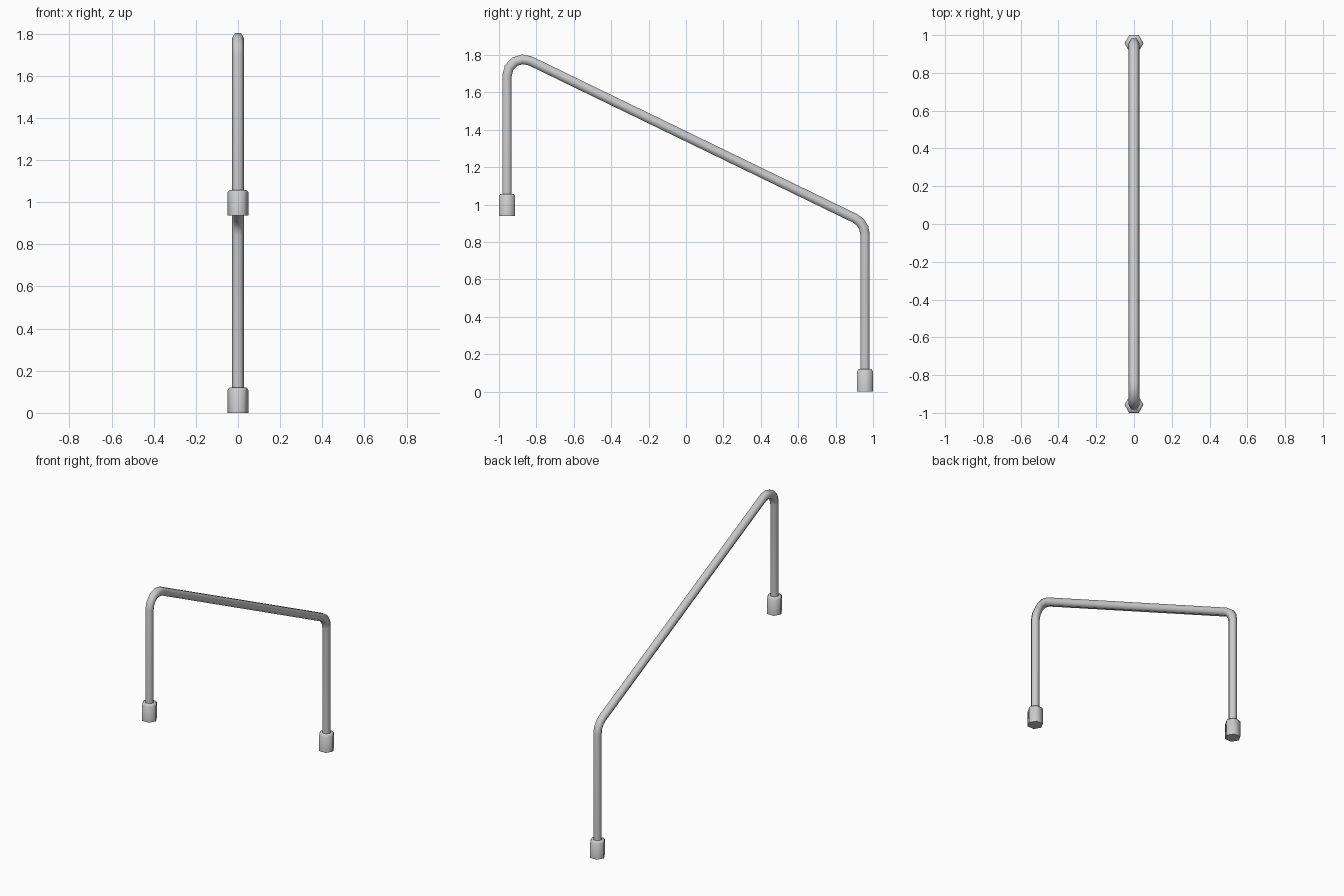
import bpy, bmesh, math
from mathutils import Vector

if "Cube" in bpy.data.objects:
    bpy.data.objects.remove(bpy.data.objects["Cube"])

SIDES = 6
LEG_Y = 0.957


def loft(name, rings, smooth):
    """Skin a list of vertex rings into a capped solid."""
    bm = bmesh.new()
    vs = [[bm.verts.new(p) for p in ring] for ring in rings]
    n = len(vs[0])
    for a, b in zip(vs, vs[1:]):
        for i in range(n):
            j = (i + 1) % n
            bm.faces.new((a[i], a[j], b[j], b[i]))
    bm.faces.new(vs[0][::-1])
    bm.faces.new(vs[-1])
    bmesh.ops.recalc_face_normals(bm, faces=bm.faces)
    me = bpy.data.meshes.new(name)
    bm.to_mesh(me)
    bm.free()
    ob = bpy.data.objects.new(name, me)
    bpy.context.collection.objects.link(ob)
    if smooth:
        bpy.ops.object.select_all(action='DESELECT')
        ob.select_set(True)
        bpy.context.view_layer.objects.active = ob
        bpy.ops.object.shade_smooth_by_angle(angle=math.radians(65))
    return ob


def fillet(prev, corner, nxt, radius, segs):
    """Arc points rounding a corner of the path."""
    d1, d2 = (prev - corner).normalized(), (nxt - corner).normalized()
    half = d1.angle(d2) / 2
    bis = (d1 + d2).normalized()
    centre = corner + bis * (radius / math.sin(half))
    sweep = math.pi / 2 - half
    side = (d1 - bis * d1.dot(bis)).normalized()
    return [centre + radius * (side * math.sin(a) - bis * math.cos(a))
            for a in (sweep * (1 - 2 * i / segs) for i in range(segs + 1))]


# Handrail: hexagonal tube bent at both ends of the slope
low, a, b, end = (Vector((0, y, z)) for y, z in
                  ((-LEG_Y, 1.0), (-LEG_Y, 1.829), (LEG_Y, 0.901), (LEG_Y, 0.05)))
path = [low] + fillet(low, a, b, 0.087, 4) + fillet(a, b, end, 0.095, 3) + [end]
rings = []
for i, p in enumerate(path):
    t_in = (p - path[i - 1]).normalized() if i else (path[1] - p).normalized()
    t_out = (path[i + 1] - p).normalized() if i < len(path) - 1 else t_in
    t = (t_in + t_out).normalized()
    normal = Vector((0, -t.z, t.y)) / t.dot(t_in)
    ring = []
    for k in range(SIDES):
        ang = 2 * math.pi * k / SIDES
        ring.append(p + Vector((0.029 * math.cos(ang), 0, 0)) + normal * 0.029 * math.sin(ang))
    rings.append(ring)
loft("handrail", rings, True)

# Hexagonal floor sockets with a chamfered top
for name, y, z0 in (("front_socket", -LEG_Y, 0.938), ("back_socket", LEG_Y, 0.0)):
    loft(name, [[(r * math.cos(k * math.pi / 3), y + r * math.sin(k * math.pi / 3), z0 + z)
                 for k in range(6)]
                for r, z in ((0.05, 0), (0.05, 0.108), (0.04, 0.12))], True)
